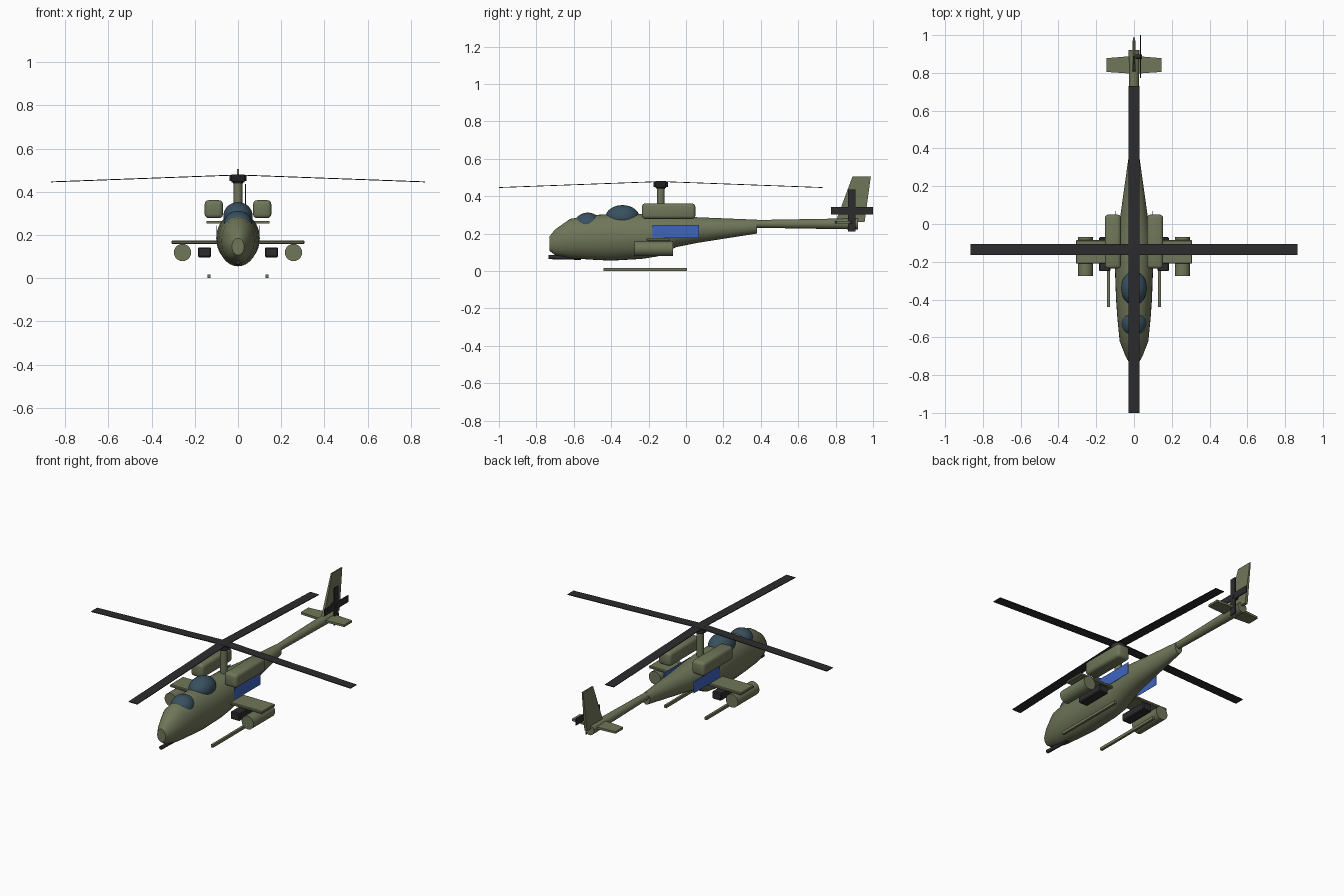
import bpy, bmesh, math
from mathutils import Matrix, Vector

if "Cube" in bpy.data.objects:
    bpy.data.objects.remove(bpy.data.objects["Cube"], do_unlink=True)


def material(name, rgb):
    m = bpy.data.materials.new(name)
    m.use_nodes = True
    m.diffuse_color = (*rgb, 1)
    m.node_tree.nodes["Principled BSDF"].inputs["Base Color"].default_value = (*rgb, 1)
    return m


olive = material("olive", (0.16, 0.18, 0.1))
dark = material("dark_grey", (0.025, 0.025, 0.027))
glass = material("blue_glass", (0.04, 0.08, 0.115))
blue = material("blue", (0.05, 0.125, 0.52))


def finish(name, bm, mat, smooth=True):
    bmesh.ops.recalc_face_normals(bm, faces=bm.faces)
    me = bpy.data.meshes.new(name)
    bm.to_mesh(me)
    bm.free()
    me.materials.append(mat)
    ob = bpy.data.objects.new(name, me)
    bpy.context.collection.objects.link(ob)
    if smooth:
        bpy.ops.object.select_all(action='DESELECT')
        ob.select_set(True)
        bpy.context.view_layer.objects.active = ob
        bpy.ops.object.shade_smooth_by_angle(angle=math.radians(35))
    return ob


def loft(name, sections, mat, smooth=True):
    """Skin a closed body through matching rings of points."""
    bm = bmesh.new()
    rings = [[bm.verts.new(p) for p in s] for s in sections]
    n = len(rings[0])
    for a, b in zip(rings, rings[1:]):
        for i in range(n):
            j = (i + 1) % n
            bm.faces.new((a[i], a[j], b[j], b[i]))
    bm.faces.new(rings[0])
    bm.faces.new(rings[-1])
    return finish(name, bm, mat, smooth)


def oval(y, half_width, low, high, n=32):
    mid, h = (low + high) / 2, (high - low) / 2
    turn = 2 * math.pi / n
    return [(half_width * math.cos(i * turn), y, mid + h * math.sin(i * turn)) for i in range(n)]


def box(name, low, high, mat, bevel=0.0, segments=3):
    low, high = Vector(low), Vector(high)
    bm = bmesh.new()
    bmesh.ops.create_cube(bm, size=1, matrix=Matrix.Translation((low + high) / 2)
                          @ Matrix.Diagonal((*(high - low), 1)))
    if bevel:
        bmesh.ops.bevel(bm, geom=bm.edges[:], offset=bevel, segments=segments,
                        affect='EDGES', profile=0.5)
    return finish(name, bm, mat, bevel > 0)


def rod(name, start, end, radius, mat, n=24):
    start, end = Vector(start), Vector(end)
    axis = end - start
    bm = bmesh.new()
    bmesh.ops.create_cone(bm, cap_ends=True, segments=n, radius1=radius, radius2=radius,
                          depth=axis.length, matrix=Matrix.Translation((start + end) / 2)
                          @ axis.to_track_quat('Z', 'Y').to_matrix().to_4x4())
    return finish(name, bm, mat)


def dome(name, centre, radii, mat):
    bm = bmesh.new()
    bmesh.ops.create_uvsphere(bm, u_segments=32, v_segments=16, radius=1,
                              matrix=Matrix.Translation(centre) @ Matrix.Diagonal((*radii, 1)))
    return finish(name, bm, mat)


# Fuselage: station, half width, bottom, top
stations = [(-0.73, 0.028, 0.107, 0.185), (-0.7, 0.045, 0.085, 0.222),
            (-0.62, 0.076, 0.068, 0.278), (-0.5, 0.088, 0.06, 0.298),
            (-0.4, 0.095, 0.055, 0.305), (-0.24, 0.101, 0.064, 0.305),
            (-0.15, 0.098, 0.078, 0.302), (-0.05, 0.085, 0.128, 0.295),
            (0.06, 0.07, 0.15, 0.287), (0.38, 0.025, 0.2, 0.274)]
loft("fuselage", [oval(*s) for s in stations], olive)

# Tail boom, widening slightly aft
loft("tail_boom", [oval(0.36, 0.02, 0.231, 0.272), oval(0.92, 0.03, 0.222, 0.282)], olive)


# Tail fin and stabilizer
def fin_ring(front, rear, z, t):
    return [(-t, front, z), (t, front, z), (t, rear, z), (-t, rear, z)]


loft("tail_fin", [fin_ring(0.8, 0.955, 0.262, 0.009), fin_ring(0.89, 0.988, 0.505, 0.004)],
     olive, False)


def stabilizer_ring(x, front, rear):
    return [(x, front, 0.253), (x, rear, 0.253), (x, rear, 0.266), (x, front, 0.266)]


loft("stabilizer", [stabilizer_ring(-0.145, 0.805, 0.878), stabilizer_ring(0, 0.795, 0.89),
                    stabilizer_ring(0.145, 0.805, 0.878)], olive, False)

# Tail rotor
box("tail_rotor_blade_upright", (0.032, 0.865, 0.21), (0.038, 0.905, 0.436), dark)
box("tail_rotor_blade_level", (0.032, 0.774, 0.302), (0.038, 1.0, 0.342), dark)
rod("tail_rotor_shaft", (0, 0.885, 0.322), (0.042, 0.885, 0.322), 0.012, dark)

# Canopies
dome("front_canopy", (0, -0.525, 0.25), (0.066, 0.072, 0.062), glass)
dome("rear_canopy", (0, -0.34, 0.288), (0.068, 0.09, 0.064), glass)

# Main rotor
HUB_Y = -0.135
rod("rotor_mast", (0, HUB_Y, 0.27), (0, HUB_Y, 0.45), 0.02, olive)
rod("rotor_hub", (0, HUB_Y, 0.45), (0, HUB_Y, 0.478), 0.04, dark)
rod("rotor_hub_collar", (0, HUB_Y, 0.438), (0, HUB_Y, 0.452), 0.022, dark)


def blade_ring(r, z):
    return [(r, -0.029, z), (r, 0.029, z), (r, 0.029, z + 0.004), (r, -0.029, z + 0.004)]


for i in range(4):
    blade = loft(f"rotor_blade_{i + 1}", [blade_ring(0, 0.476), blade_ring(0.865, 0.444)],
                 dark, False)
    blade.location.y = HUB_Y
    blade.rotation_euler.z = i * math.pi / 2

# Nose gun
rod("nose_gun", (0, -0.735, 0.074), (0, -0.56, 0.07), 0.011, dark, 16)


# Paired parts on both sides
def side_box(name, side, x_in, x_out, y, z, mat, bevel=0.0, segments=3):
    xs = sorted((side * x_in, side * x_out))
    return box(name, (xs[0], y[0], z[0]), (xs[1], y[1], z[1]), mat, bevel, segments)


for side, word in ((1, "left"), (-1, "right")):
    side_box(f"{word}_engine", side, 0.07, 0.154, (-0.236, 0.05), (0.278, 0.361), olive, 0.018)
    side_box(f"{word}_wing", side, 0.04, 0.308, (-0.21, -0.085), (0.158, 0.174), olive, 0.004, 1)
    side_box(f"{word}_side_panel", side, 0.098, 0.1, (-0.18, 0.07), (0.175, 0.245), blue)
    side_box(f"{word}_rocket_box", side, 0.125, 0.185, (-0.25, -0.07), (0.097, 0.143), dark, 0.005, 1)
    rod(f"{word}_wing_pod", (side * 0.257, -0.275, 0.119), (side * 0.257, -0.07, 0.119), 0.04, olive)
    side_box(f"{word}_skid", side, 0.128, 0.142, (-0.44, 0.005), (0, 0.017), olive)
